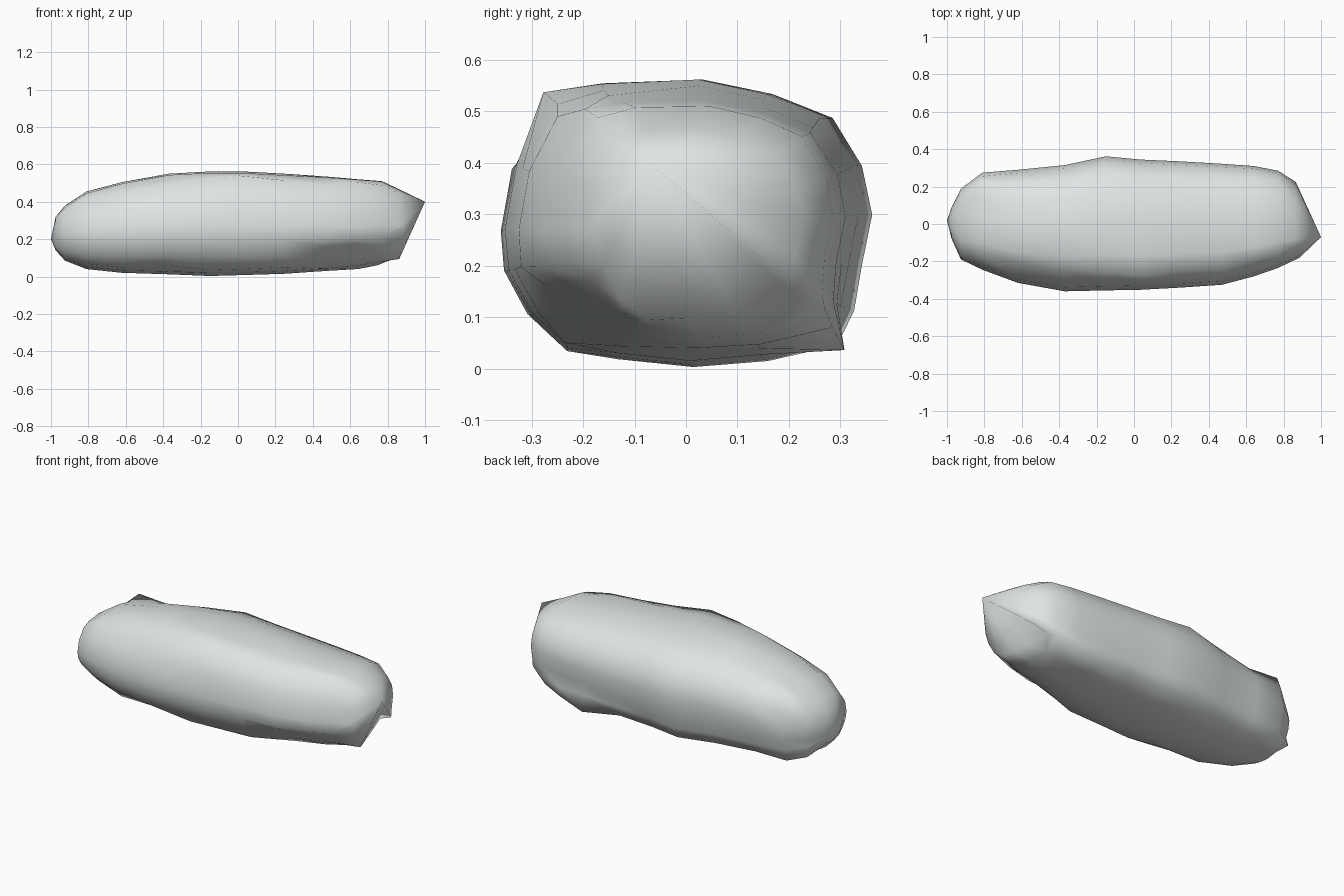
import bpy, bmesh, math

# Boxy cross-section in the y-z plane, counter-clockwise from the bottom left, in -1..1
PROFILE = [(-.67, -.91), (-.38, -.95), (.03, -1), (.44, -.97), (.84, -.88), (.92, -.62),
           (.94, -.3), (1, .06), (.95, .4), (.77, .74), (.46, .9), (.08, 1), (-.47, .99),
           (-.76, .9), (-.94, .4), (-1, -.05), (-.99, -.34), (-.86, -.66)]

# Stations along the stone: x, y min, y max, z min, z max, roundness
STATIONS = [
    (-.975, -.08, .09, .14, .32, 1.0),
    (-.925, -.19, .19, .085, .38, .7),
    (-.81, -.245, .275, .04, .455, .45),
    (-.62, -.315, .29, .02, .505, .3),
    (-.37, -.36, .315, .012, .55, .2),
    (-.15, -.355, .362, .003, .562, .2),
    (.03, -.352, .345, .008, .562, .25),
    (.25, -.34, .335, .015, .55, .25),
    (.47, -.325, .322, .03, .535, .1),
    (.64, -.28, .31, .04, .52, .0),
    (.77, -.235, .285, .06, .51, .0),
    (.865, -.19, .225, .09, .465, .1),
]
LEFT_TIP = (-1, .02, .2)
RIGHT_TIP = (1, -.07, .4)

# Knobbly corners on the body: (station, profile point) -> y, z
CORNERS = {
    (1, 4): (.18, .09), (2, 4): (.21, .05), (2, 9): (.225, .445), (2, 8): (.255, .37),
    (3, 13): (-.21, .455), (4, 13): (-.25, .49), (5, 9): (.285, .487), (6, 13): (-.277, .537),
    (8, 13): (-.25, .49), (9, 13): (-.195, .505), (8, 4): (.308, .036), (9, 4): (.285, .08),
    # chamfered lower front edge
    (4, 0): (-.23, .06), (7, 0): (-.235, .05), (8, 0): (-.2, .095), (8, 17): (-.27, .16),
    (9, 0): (-.17, .105), (9, 1): (-.1, .06), (9, 17): (-.24, .17),
    (10, 0): (-.13, .11), (10, 1): (-.075, .08), (10, 17): (-.18, .17),
}
# Slanted lower edge of the right end: (station, profile point) -> x, y, z
END_EDGE = {
    (10, 2): (.745, .03, .06), (10, 3): (.735, .15, .07), (10, 4): (.74, .27, .115),
    (11, 16): (.885, -.18, .27), (11, 17): (.882, -.16, .2), (11, 0): (.87, -.125, .13),
    (11, 1): (.862, -.08, .094), (11, 2): (.84, 0, .098), (11, 3): (.81, .1, .105),
    (11, 4): (.785, .22, .13),
}


def ring(bm, s, x, y0, y1, z0, z1, roundness):
    """One cross-section, blended from boxy to elliptical."""
    verts = []
    for i, (u, v) in enumerate(PROFILE):
        k = 1 + roundness * (1 / math.hypot(u, v) - 1)
        yz = ((y0 + y1) / 2 + u * k * (y1 - y0) / 2, (z0 + z1) / 2 + v * k * (z1 - z0) / 2)
        p = (x, *CORNERS.get((s, i), yz))
        verts.append(bm.verts.new(END_EDGE.get((s, i), p)))
    return verts


# Stone body: loft the stations and close each end to a tip
bm = bmesh.new()
rings = [ring(bm, s, *row) for s, row in enumerate(STATIONS)]
n = len(PROFILE)
for a, b in zip(rings, rings[1:]):
    for i in range(n):
        j = (i + 1) % n
        bm.faces.new((a[i], a[j], b[j], b[i]))
for loop, tip in ((rings[0], LEFT_TIP), (rings[-1], RIGHT_TIP)):
    p = bm.verts.new(tip)
    for i in range(n):
        bm.faces.new((loop[i], loop[(i + 1) % n], p))
bmesh.ops.recalc_face_normals(bm, faces=bm.faces)
for f in bm.faces:
    f.smooth = True

mesh = bpy.data.meshes.new("stone")
bm.to_mesh(mesh)
bm.free()
stone = bpy.data.objects.new("stone", mesh)
bpy.context.collection.objects.link(stone)

# Pale grey stone colour
grey = bpy.data.materials.new("pale grey")
grey.diffuse_color = (.74, .78, .775, 1)
mesh.materials.append(grey)
